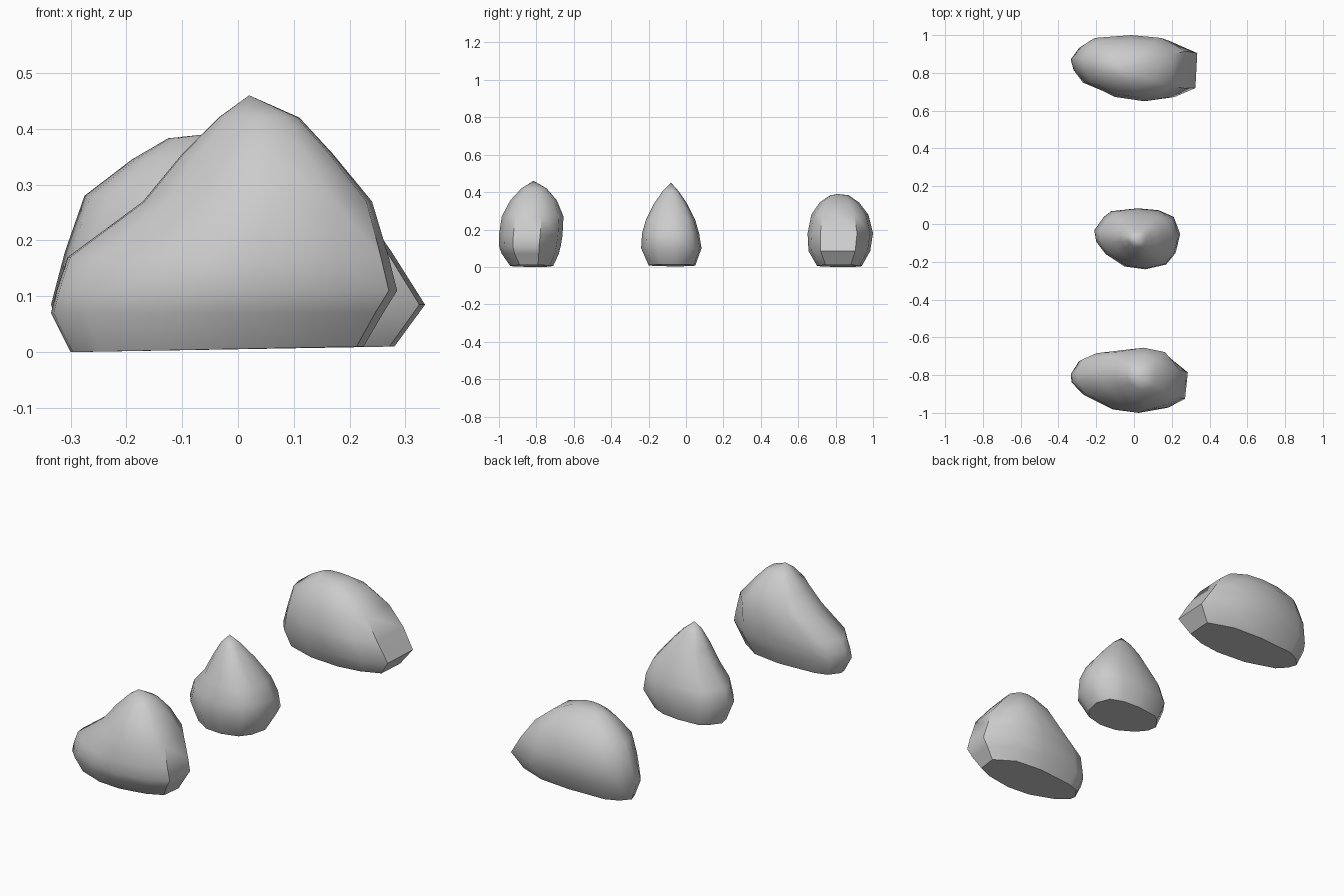
import bpy, bmesh, math

if "Cube" in bpy.data.objects:
    bpy.data.objects.remove(bpy.data.objects["Cube"])


def rock(name, outline, levels, peak):
    """Loft a plan outline through levels of (z, xmin, xmax, ymin, ymax) up to a peak."""
    xs, ys = [p[0] for p in outline], [p[1] for p in outline]
    x0, x1, y0, y1 = min(xs), max(xs), min(ys), max(ys)
    bm = bmesh.new()
    rings = []
    for i, (z, a, b, c, d) in enumerate(levels):
        ring = []
        for x, y in outline:
            u, v = (x - x0) / (x1 - x0), (y - y0) / (y1 - y0)
            # the underside is slightly tilted
            h = z + (0.01 * u if i == 0 else 0)
            ring.append(bm.verts.new((a + u * (b - a), c + v * (d - c), h)))
        rings.append(ring)
    n = len(outline)
    bm.faces.new(rings[0])
    for lo, hi in zip(rings, rings[1:]):
        for k in range(n):
            bm.faces.new((lo[k], lo[(k + 1) % n], hi[(k + 1) % n], hi[k]))
    top = bm.verts.new(peak)
    for k in range(n):
        bm.faces.new((rings[-1][k], rings[-1][(k + 1) % n], top))
    bmesh.ops.recalc_face_normals(bm, faces=bm.faces)
    me = bpy.data.meshes.new(name)
    bm.to_mesh(me)
    bm.free()
    ob = bpy.data.objects.new(name, me)
    bpy.context.collection.objects.link(ob)
    bpy.ops.object.select_all(action='DESELECT')
    ob.select_set(True)
    bpy.context.view_layer.objects.active = ob
    bpy.ops.object.shade_smooth_by_angle(angle=math.radians(48))


# front rock: tall peak, sloping shoulder on the left
rock("front_rock",
     [(-.335, -.78), (-.29, -.70), (-.22, -.67), (0, -.645), (.17, -.67), (.285, -.77),
      (.27, -.92), (.18, -.97), (.02, -1), (-.12, -.98), (-.27, -.90), (-.33, -.83)],
     [(0, -.30, .225, -.94, -.71), (.07, -.335, .26, -.985, -.68),
      (.11, -.325, .285, -1, -.67), (.17, -.305, .27, -1, -.66),
      (.27, -.17, .24, -.985, -.655), (.355, -.10, .17, -.94, -.69),
      (.42, -.035, .11, -.88, -.745)],
     (.02, -.815, .46))

# middle rock: small and pointed
rock("middle_rock",
     [(-.21, -.03), (-.16, .04), (-.12, .07), (.02, .085), (.13, .075), (.21, .04),
      (.245, -.05), (.22, -.15), (.17, -.21), (.06, -.235), (-.05, -.22),
      (-.15, -.155), (-.20, -.09)],
     [(.003, -.17, .19, -.20, .05), (.10, -.21, .245, -.24, .083),
      (.18, -.185, .235, -.235, .07), (.25, -.125, .20, -.215, .05),
      (.34, -.075, .125, -.17, .005), (.405, -.035, .065, -.125, -.04)],
     (.01, -.08, .45))

# back rock: rounded crown, chiselled tip on the right
rock("back_rock",
     [(-.335, .88), (-.29, .945), (-.22, .985), (0, 1), (.18, .985), (.33, .915),
      (.32, .72), (.21, .67), (.08, .652), (-.1, .675), (-.27, .75), (-.32, .82)],
     [(0, -.30, .28, .70, .94), (.085, -.335, .335, .655, .985),
      (.18, -.31, .275, .65, 1), (.28, -.275, .205, .67, .975),
      (.345, -.19, .125, .715, .925), (.383, -.125, .035, .77, .87)],
     (-.06, .815, .39))
